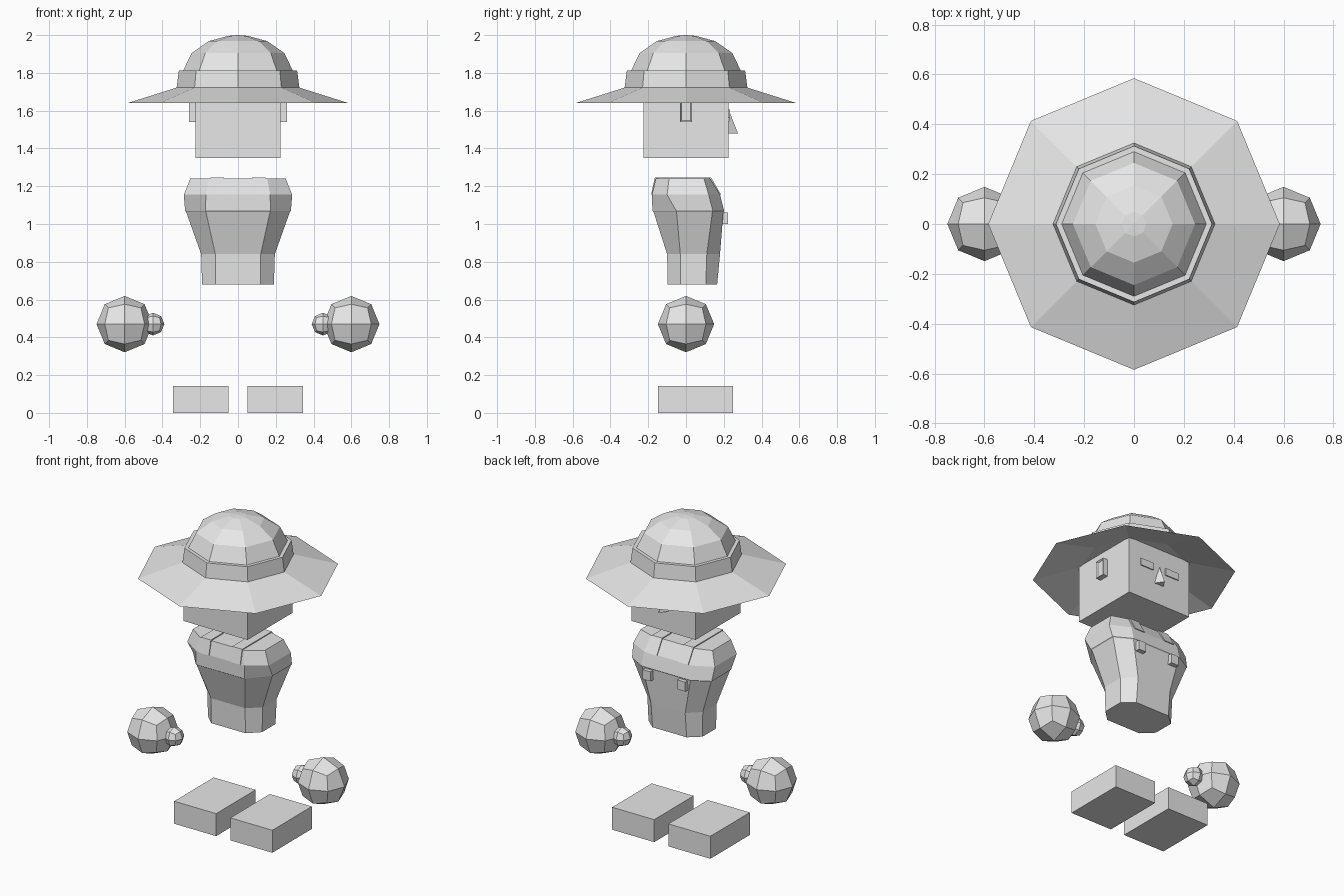
import bpy, bmesh, math
from mathutils import Vector

if "Cube" in bpy.data.objects:
    bpy.data.objects.remove(bpy.data.objects["Cube"], do_unlink=True)

grey = bpy.data.materials.new("light_grey")
grey.use_nodes = True
grey.diffuse_color = (0.8, 0.8, 0.8, 1)
grey.node_tree.nodes["Principled BSDF"].inputs["Base Color"].default_value = (0.8, 0.8, 0.8, 1)


def finish(name, bm):
    bmesh.ops.recalc_face_normals(bm, faces=bm.faces)
    mesh = bpy.data.meshes.new(name)
    bm.to_mesh(mesh)
    bm.free()
    mesh.materials.append(grey)
    obj = bpy.data.objects.new(name, mesh)
    bpy.context.collection.objects.link(obj)
    return obj


def loft(name, rings):
    """Skin a stack of equal point rings and cap both ends."""
    bm = bmesh.new()
    loops = [[bm.verts.new(p) for p in ring] for ring in rings]
    n = len(loops[0])
    for a, b in zip(loops, loops[1:]):
        for i in range(n):
            j = (i + 1) % n
            bm.faces.new((a[i], a[j], b[j], b[i]))
    bm.faces.new(loops[0])
    bm.faces.new(loops[-1])
    return finish(name, bm)


def box(name, x0, x1, y0, y1, z0, z1):
    ring = [(x0, y0), (x1, y0), (x1, y1), (x0, y1)]
    return loft(name, [[(x, y, z) for x, y in ring] for z in (z0, z1)])


def ball(name, centre, radius):
    """Faceted ball made from a subdivided cube."""
    bm = bmesh.new()
    bmesh.ops.create_cube(bm, size=2)
    bmesh.ops.subdivide_edges(bm, edges=bm.edges[:], cuts=1, use_grid_fill=True)
    for v in bm.verts:
        v.co = v.co.normalized() * radius + Vector(centre)
    return finish(name, bm)


def octagon(r, z):
    return [(r * math.cos(i * math.pi / 4), r * math.sin(i * math.pi / 4), z) for i in range(8)]


# Hat: underside, wide brim, band, ledge and faceted dome
hat_profile = [(0.30, 1.715), (0.585, 1.64), (0.325, 1.722), (0.313, 1.813), (0.29, 1.813),
               (0.245, 1.905), (0.155, 1.968), (0.05, 1.996), (0.004, 2.0)]
loft("hat", [octagon(r, z) for r, z in hat_profile])

# Head and nose
box("head", -0.225, 0.225, -0.225, 0.225, 1.35, 1.74)
bm = bmesh.new()
nose = [bm.verts.new(p) for p in
        [(-0.035, 0.222, 1.48), (0.035, 0.222, 1.48), (0, 0.275, 1.48), (0, 0.23, 1.595)]]
for tri in ((0, 1, 2), (0, 1, 3), (1, 2, 3), (2, 0, 3)):
    bm.faces.new([nose[i] for i in tri])
finish("nose", bm)

# Torso rings: z, half width, flat half width, front, front side, back side, back
torso_rings = [
    (0.68, 0.19, 0.12, -0.097, -0.03, 0.105, 0.165),
    (0.84, 0.195, 0.12, -0.10, -0.03, 0.11, 0.18),
    (1.065, 0.275, 0.17, -0.172, -0.05, 0.14, 0.198),
    (1.07, 0.28, 0.172, -0.178, -0.052, 0.142, 0.202),
    (1.155, 0.287, 0.17, -0.18, -0.10, 0.12, 0.18),
    (1.24, 0.253, 0.155, -0.16, -0.09, 0.095, 0.128),
]
loft("torso", [[(-c, yf, z), (c, yf, z), (h, sf, z), (h, sb, z),
                (c, yb, z), (-c, yb, z), (-h, sb, z), (-h, sf, z)]
               for z, h, c, yf, sf, sb, yb in torso_rings])

# Paired parts
strap_side = [(-0.185, 1.155), (-0.165, 1.246), (0.133, 1.246), (0.186, 1.155)]
for side, s in (("left", 1), ("right", -1)):
    def pair_box(name, cx, w, *rest):
        return box(side + "_" + name, s * cx - w / 2, s * cx + w / 2, *rest)

    pair_box("eye", 0.093, 0.095, 0.222, 0.232, 1.56, 1.605)
    pair_box("foot", 0.1975, 0.295, -0.148, 0.248, 0.0, 0.143)
    pair_box("chest_button", 0.122, 0.055, 0.17, 0.222, 1.0, 1.06)
    ball(side + "_hand", (s * 0.6, 0, 0.47), 0.149)
    ball(side + "_thumb", (s * 0.45, 0, 0.47), 0.06)
    loft(side + "_shoulder_strap", [[(s * x, y, z) for y, z in strap_side] for x in (0.075, 0.145)])

    # Ear with a shallow recess on its outer face
    ear = pair_box("ear", 0.238, 0.042, -0.032, 0.032, 1.54, 1.65)
    bm = bmesh.new()
    bm.from_mesh(ear.data)
    bm.normal_update()
    outer = max(bm.faces, key=lambda f: f.normal.x * s)
    bmesh.ops.inset_region(bm, faces=[outer], thickness=0.01, depth=0)
    for v in outer.verts:
        v.co.x -= s * 0.01
    bm.to_mesh(ear.data)
    bm.free()
